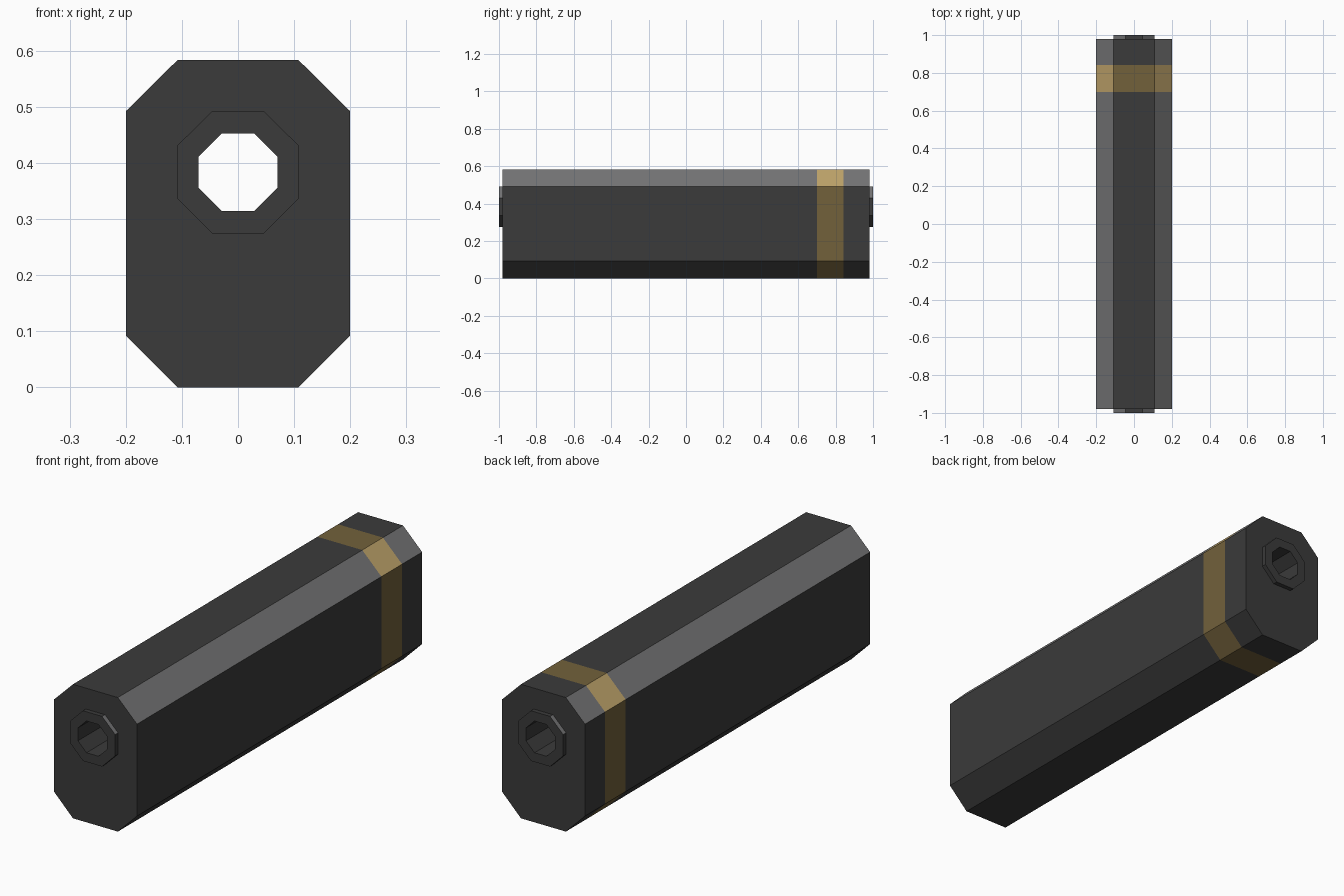
import bpy, bmesh

if "Cube" in bpy.data.objects:
    bpy.data.objects.remove(bpy.data.objects["Cube"])

# Materials
def make_mat(name, rgb):
    m = bpy.data.materials.new(name)
    m.diffuse_color = (*rgb, 1)
    m.use_nodes = True
    m.node_tree.nodes["Principled BSDF"].inputs["Base Color"].default_value = m.diffuse_color
    return m

dark = make_mat("dark grey", (0.043, 0.043, 0.043))
light = make_mat("light grey", (0.177, 0.177, 0.18))
gold = make_mat("dull gold", (0.17, 0.12, 0.044))
pale = make_mat("pale gold", (0.52, 0.37, 0.145))

# Eight-sided section: half width, flat half width, z of the four levels
def octagon(w, f, z0, z1, z2, z3):
    return [(-f, z0), (f, z0), (w, z1), (w, z2), (f, z3), (-f, z3), (-w, z2), (-w, z1)]

CASE = octagon(0.2, 0.108, 0, 0.092, 0.492, 0.583)
RING = octagon(0.109, 0.046, 0.274, 0.337, 0.43, 0.492)
BORE = octagon(0.07, 0.029, 0.314, 0.355, 0.411, 0.452)

# Skin a row of sections; upper sloping faces take the lighter colour
def loft(name, rows, base, bevel):
    bm = bmesh.new()
    loops = [[bm.verts.new((x, y, z)) for x, z in sec] for sec, y in rows]
    for a, b in zip(loops, loops[1:]):
        for i in range(8):
            j = (i + 1) % 8
            bm.faces.new((a[i], b[i], b[j], a[j]))
    # Profile runs anticlockwise seen from the front, so make normals face out
    bmesh.ops.reverse_faces(bm, faces=bm.faces)
    bm.normal_update()
    low = min(bm.faces, key=lambda f: f.calc_center_median().z)
    if low.normal.z > 0 and name != "bore":
        bmesh.ops.reverse_faces(bm, faces=bm.faces)
        bm.normal_update()
    for f in bm.faces:
        f.material_index = 1 if 0.5 < f.normal.z < 0.9 else 0
    me = bpy.data.meshes.new(name)
    bm.to_mesh(me)
    bm.free()
    me.materials.append(base)
    me.materials.append(bevel)
    ob = bpy.data.objects.new(name, me)
    bpy.context.collection.objects.link(ob)
    return ob

# Casing either side of the band, with raised end collars
loft("front_casing", [(BORE, -1), (RING, -1), (RING, -0.98), (CASE, -0.98), (CASE, 0.70)], dark, light)
loft("gold_band", [(CASE, 0.70), (CASE, 0.842)], gold, pale)
loft("rear_casing", [(CASE, 0.842), (CASE, 0.98), (RING, 0.98), (RING, 1), (BORE, 1)], dark, light)

# Through bore, facing inward
loft("bore", [(BORE, 1), (BORE, -1)], dark, dark)
